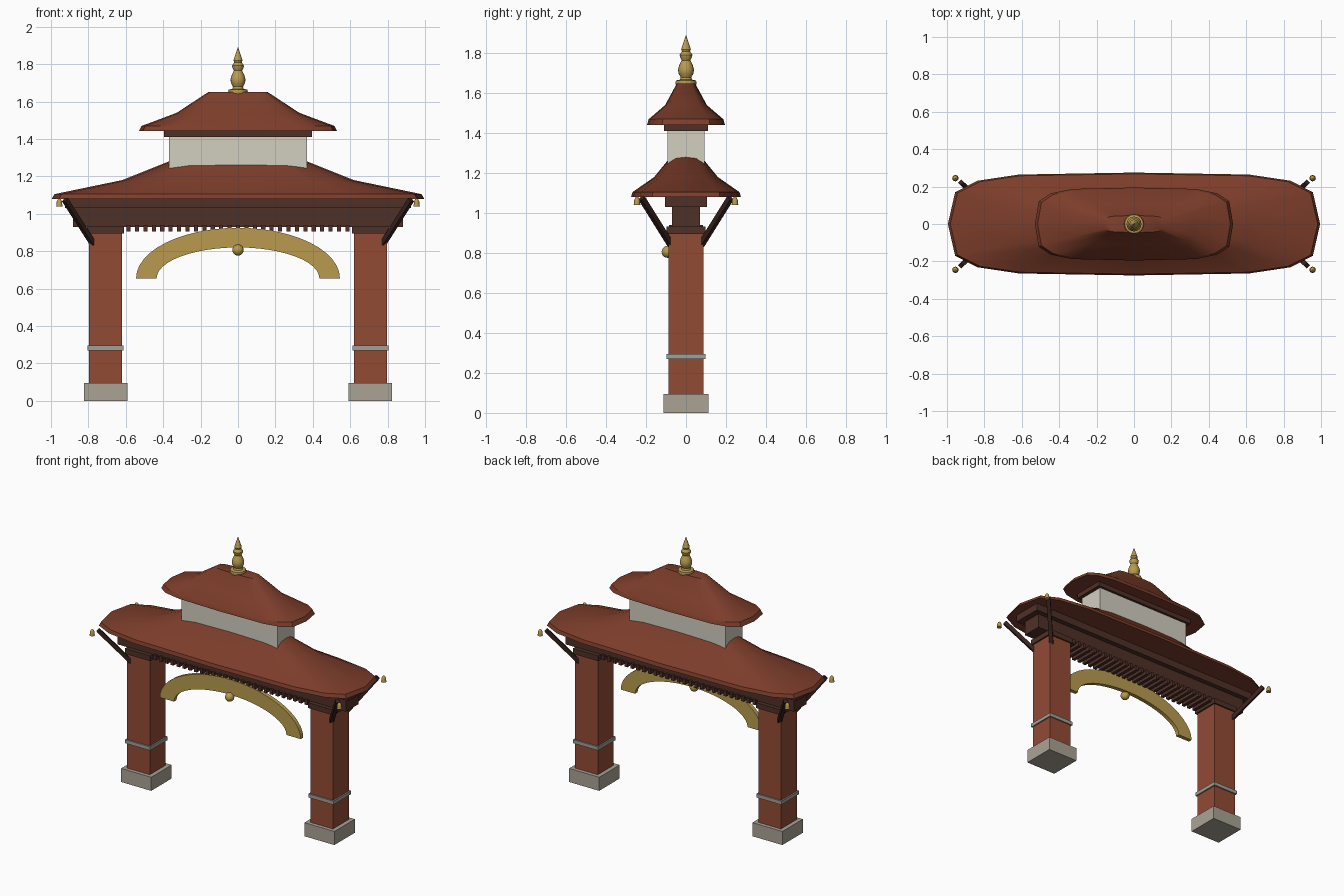
import bpy
import bmesh
from math import pi, cos, sin, copysign, radians
from mathutils import Vector

cube = bpy.data.objects.get("Cube")
if cube:
    bpy.data.objects.remove(cube, do_unlink=True)


def material(name, rgb):
    m = bpy.data.materials.new(name)
    m.use_nodes = True
    m.diffuse_color = (*rgb, 1)
    m.node_tree.nodes["Principled BSDF"].inputs["Base Color"].default_value = (*rgb, 1)
    return m


BRICK = material("brick red", (0.29, 0.07, 0.036))
TILE = material("roof tile", (0.20, 0.046, 0.023))
WOOD = material("dark wood", (0.078, 0.03, 0.02))
STRUT = material("strut wood", (0.038, 0.016, 0.012))
STONE = material("base stone", (0.40, 0.365, 0.30))
BAND = material("band stone", (0.37, 0.35, 0.31))
PLASTER = material("cream plaster", (0.65, 0.62, 0.53))
GOLD = material("gold", (0.49, 0.33, 0.078))


def finish(name, bm, mat, smooth=False):
    bmesh.ops.recalc_face_normals(bm, faces=bm.faces)
    mesh = bpy.data.meshes.new(name)
    bm.to_mesh(mesh)
    bm.free()
    mesh.materials.append(mat)
    ob = bpy.data.objects.new(name, mesh)
    bpy.context.collection.objects.link(ob)
    if smooth:
        bpy.ops.object.select_all(action="DESELECT")
        ob.select_set(True)
        bpy.context.view_layer.objects.active = ob
        bpy.ops.object.shade_smooth_by_angle(angle=radians(35))
    return ob


def box(name, half_x, half_y, z0, z1, mat, x=0, y=0):
    bm = bmesh.new()
    bmesh.ops.create_cube(bm, size=1)
    for v in bm.verts:
        v.co = (x + v.co.x * 2 * half_x, y + v.co.y * 2 * half_y,
                z0 + (v.co.z + 0.5) * (z1 - z0))
    return finish(name, bm, mat)


def loft(name, rings, mat):
    """Skin closed rings of points and cap both ends."""
    bm = bmesh.new()
    loops = [[bm.verts.new(p) for p in ring] for ring in rings]
    n = len(loops[0])
    for a, b in zip(loops, loops[1:]):
        for i in range(n):
            j = (i + 1) % n
            bm.faces.new((a[i], a[j], b[j], b[i]))
    bm.faces.new(loops[0])
    bm.faces.new(loops[-1])
    return finish(name, bm, mat, True)


def oval(rx, ry, z, power=1, sides=16, x=0, y=0):
    def warp(t):
        return copysign(abs(t) ** power, t) if abs(t) > 1e-6 else 0
    angles = [2 * pi * i / sides for i in range(sides)]
    return [(x + rx * warp(cos(a)), y + ry * warp(sin(a)), z) for a in angles]


def roof(name, profile):
    loft(name, [oval(rx, ry, z, 0.5) for rx, ry, z in profile], TILE)


def lathe(name, profile, x=0, y=0, sides=16):
    loft(name, [oval(r, r, z, 1, sides, x, y) for r, z in profile], GOLD)


def rod(name, start, end, width, mat):
    bm = bmesh.new()
    start, end = Vector(start), Vector(end)
    axis = end - start
    bmesh.ops.create_cube(bm, size=1)
    bmesh.ops.scale(bm, vec=(width, width, axis.length), verts=bm.verts)
    turn = axis.to_track_quat("Z", "Y")
    for v in bm.verts:
        v.co = turn @ v.co + (start + end) / 2
    return finish(name, bm, mat)


# Pillars
for side, s in (("left", 1), ("right", -1)):
    px = 0.708 * s
    box(side + "_pillar_base", 0.116, 0.113, 0, 0.095, STONE, px)
    box(side + "_pillar", 0.0875, 0.0875, 0.095, 0.9, BRICK, px)
    box(side + "_pillar_band", 0.097, 0.097, 0.27, 0.295, BAND, px)
    box(side + "_pillar_capital", 0.098, 0.098, 0.895, 0.932, WOOD, px)

# Beams and the row of joists between the pillars
box("main_beam", 0.882, 0.07, 0.93, 1.035, WOOD)
box("eave_beam", 0.925, 0.105, 1.03, 1.085, WOOD)
for i in range(27):
    box("joist", 0.011, 0.085, 0.905, 0.94, WOOD, (i - 13) * 0.045)

# Lower roof, clerestory and upper roof
roof("lower_roof", [(0.995, 0.275, 1.08), (0.982, 0.268, 1.105),
                    (0.62, 0.16, 1.18), (0.32, 0.062, 1.30)])
box("clerestory", 0.37, 0.093, 1.2, 1.415, PLASTER)
box("clerestory_cornice", 0.395, 0.11, 1.41, 1.448, WOOD)
roof("upper_roof", [(0.53, 0.195, 1.442), (0.515, 0.187, 1.47),
                    (0.328, 0.105, 1.54), (0.16, 0.045, 1.65)])

# Finial
lathe("finial", [(0.05, 1.64), (0.053, 1.65), (0.05, 1.664), (0.03, 1.668),
                 (0.027, 1.68), (0.038, 1.70), (0.04, 1.72), (0.034, 1.74),
                 (0.022, 1.765), (0.03, 1.78), (0.032, 1.792), (0.02, 1.81),
                 (0.024, 1.82), (0.014, 1.85), (0.001, 1.89)])

# Arch with a hanging ball
bm = bmesh.new()
STEPS = 24
columns = []
for i in range(STEPS + 1):
    a = pi * i / STEPS
    columns.append([bm.verts.new((rx * cos(a), y, 0.655 + rz * sin(a)))
                    for rx, rz, y in ((0.545, 0.27, -0.086), (0.545, 0.27, -0.058),
                                      (0.435, 0.165, -0.058), (0.435, 0.165, -0.086))])
for a, b in zip(columns, columns[1:]):
    for k in range(4):
        m = (k + 1) % 4
        bm.faces.new((a[k], a[m], b[m], b[k]))
bm.faces.new(columns[0])
bm.faces.new(columns[-1])
finish("arch", bm, GOLD, True)

bm = bmesh.new()
bmesh.ops.create_uvsphere(bm, u_segments=16, v_segments=10, radius=0.03)
bmesh.ops.translate(bm, vec=(0, -0.092, 0.806), verts=bm.verts)
finish("arch_ball", bm, GOLD, True)

# Corner struts and bells
for sx in (-1, 1):
    for sy in (-1, 1):
        rod("corner_strut", (0.775 * sx, 0.075 * sy, 0.84),
            (0.925 * sx, 0.222 * sy, 1.075), 0.026, STRUT)
        lathe("corner_bell", [(0.017, 1.04), (0.015, 1.052), (0.014, 1.066),
                              (0.009, 1.077), (0.002, 1.082)],
              0.955 * sx, 0.245 * sy, 12)
